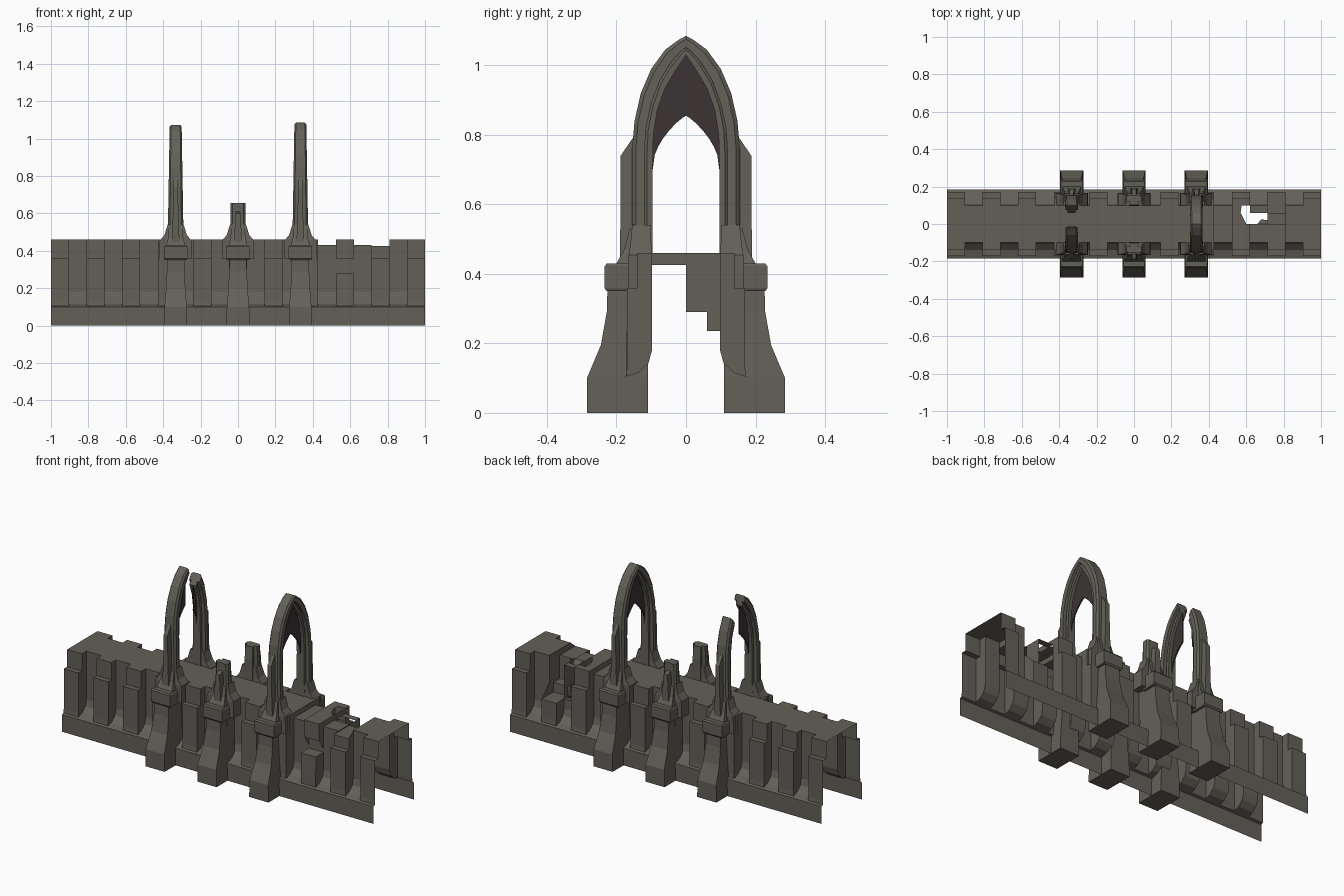
import bpy, bmesh, math
from mathutils import Vector

if "Cube" in bpy.data.objects:
    bpy.data.objects.remove(bpy.data.objects["Cube"])


def material(name, rgb):
    m = bpy.data.materials.new(name)
    m.diffuse_color = (*rgb, 1)
    m.use_nodes = True
    m.node_tree.nodes["Principled BSDF"].inputs["Base Color"].default_value = m.diffuse_color
    return m


STONE = material("weathered grey stone", (0.125, 0.118, 0.097))
DARK = material("dark plum web", (0.045, 0.034, 0.036))


def make(name, verts, faces, mat=STONE, merge=True):
    me = bpy.data.meshes.new(name)
    bm = bmesh.new()
    vs = [bm.verts.new(v) for v in verts]
    for f in faces:
        try:
            bm.faces.new([vs[i] for i in f])
        except ValueError:
            pass
    if merge:
        bmesh.ops.remove_doubles(bm, verts=bm.verts, dist=1e-5)
    bmesh.ops.recalc_face_normals(bm, faces=bm.faces)
    bm.to_mesh(me)
    bm.free()
    me.materials.append(mat)
    ob = bpy.data.objects.new(name, me)
    bpy.context.collection.objects.link(ob)
    return ob


def loft(name, rings, mat=STONE):
    """Closed solid through a list of equal rings."""
    n = len(rings[0])
    verts = [v for r in rings for v in r]
    faces = [list(range(n)), [len(verts) - n + i for i in range(n)]]
    for k in range(len(rings) - 1):
        for i in range(n):
            j = (i + 1) % n
            faces.append([k * n + i, k * n + j, (k + 1) * n + j, (k + 1) * n + i])
    return make(name, verts, faces, mat)


def stack(name, cx, s, rows):
    """Tapered block; rows are (z, inner y, outer y, half width)."""
    return loft(name, [[(cx - w, s * a, z), (cx + w, s * a, z),
                        (cx + w, s * b, z), (cx - w, s * b, z)] for z, a, b, w in rows])


def band(name, cx, s, outer, inner, w0, w1):
    """Curved band between two (y, z) lines, tapering in width."""
    rings = []
    for (a, za), (b, zb) in zip(outer, inner):
        t = min(1, max(0, (za - 0.43) / 0.65))
        w = w0 + (w1 - w0) * t
        c = w * 0.75          # bevelled outer corners
        rings.append([(cx - w, s * b, zb), (cx + w, s * b, zb),
                      (cx + w, s * (a - (a - b) * .3), za - (za - zb) * .3), (cx + c, s * a, za),
                      (cx - c, s * a, za), (cx - w, s * (a - (a - b) * .3), za - (za - zb) * .3)])
    return loft(name, rings)


# Wall shell: 21 bays alternating rib and recess
NOTCH = [(0, .46), (.098, .46), (.098, .36), (.098, .30), (.098, .18),
         (.108, .143), (.138, .115), (.185, .1), (.185, 0)]
RIB = [(0, .46), (.14, .46), (.14, .36), (.17, .36), (.17, .18),
       (.17, .13), (.172, .105), (.185, .1), (.185, 0)]
LOW = [(0, .43), (.098, .43)] + NOTCH[2:]
GAP = RIB[:2] + [(.14, .36), (.098, .36), (.098, .28), (.17, .28), (.172, .105)] + RIB[7:]
CUT = [(0, .425), (.14, .425)] + RIB[2:]
SUNK = [(0, .29), (.06, .29), (.06, .235), (.17, .235)] + RIB[4:]
HOLE = [(0, .43), (.098, .43), (.098, .235), (.098, .23)] + NOTCH[4:]
X = [-1 + 2 * i / 21 for i in range(22)]
special = {(15, -1): LOW, (15, 1): LOW, (16, -1): GAP, (17, -1): LOW,
           (17, 1): HOLE, (18, -1): CUT, (18, 1): SUNK}
skip = {(16, 1, 0), (17, 1, 0), (17, 1, 1)}    # collapsed faces
for s, label in ((-1, "front"), (1, "back")):
    verts, faces = [], []
    for i in range(21):
        prof = special.get((i, s), RIB if i % 2 == 0 else NOTCH)
        for x in (X[i], X[i + 1]):
            verts += [(x, s * y, z) for y, z in prof]
    n = len(NOTCH)
    for r in range(41):
        for k in range(n - 1):
            if r % 2 == 0 and (r // 2, s, k) in skip:
                continue
            a, b = r * n + k, (r + 1) * n + k
            co = {verts[q] for q in (a, a + 1, b + 1, b)}
            if len(co) < 3:
                continue
            loop = []
            for q in (a, a + 1, b + 1, b):
                if all(verts[q] != verts[p] for p in loop):
                    loop.append(q)
            faces.append(loop)
    make(label + "_wall_shell", verts, faces, merge=False)

# Jagged remains of the broken roof
make("broken_roof_edge", [(.524, 0, .46), (.60, 0, .46), (.585, .03, .46), (.57, .06, .46),
                          (.575, .10, .46), (.619, .10, .46), (.619, .14, .46), (.524, .14, .46)],
     [range(8)])
make("broken_roof_shard", [(.619, .06, .43), (.714, .06, .43), (.714, .098, .43), (.619, .098, .43),
                           (.66, 0, .43), (.714, 0, .43), (.714, .02, .40), (.68, .025, .40)],
     [range(4), range(4, 8)])

# Arch curves as (y, z), foot to apex
OUT = [(.155, .43), (.155, .76), (.148, .84), (.13, .92), (.1, .99), (.06, 1.045), (.022, 1.073), (0, 1.085)]
MID = [(.12, .43), (.12, .74), (.115, .82), (.1, .89), (.076, .955), (.042, 1.01), (.015, 1.04), (0, 1.052)]
INN = [(.096, .43), (.096, .70), (.094, .80), (.083, .87), (.06, .935), (.03, .985), (.01, 1.015), (0, 1.03)]
WEB = [(.096, .72), (.09, .742), (.08, .766), (.066, .79), (.048, .813), (.028, .834), (.01, .849), (0, .855)]


def clip(line, n):
    if n == 0:      # short stump
        return [line[0], (line[0][0], .58), (line[0][0] + (.006 if line is INN else 0), .655)]
    return line[:n]


# Supports: points kept on the front and back half of each arch
for tag, cx, keep in (("left", -1 / 3, {-1: 7, 1: 5}), ("middle", 0, {-1: 0, 1: 0}),
                      ("right", 1 / 3, {-1: 8, 1: 8})):
    for s, side in ((-1, "front"), (1, "back")):
        n, p = keep[s], tag + "_" + side
        stack(p + "_buttress", cx, s, [(0, .11, .285, .062), (.1, .11, .285, .06), (.195, .11, .245, .052),
                                       (.29, .11, .228, .047), (.355, .11, .226, .046)])
        stack(p + "_cap", cx, s, [(.35, .14, .228, .058), (.358, .14, .234, .062),
                                  (.422, .14, .234, .062), (.43, .14, .228, .057)])
        stack(p + "_cap_slope", cx, s, [(.43, .13, .20, .05), (.47, .13, .178, .04), (.53, .13, .162, .036)])
        # flared foot across the wall top
        stack(p + "_foot", cx, s, [(.36, .098, .165, .087), (.455, .098, .165, .085),
                                   (.485, .1, .16, .06), (.54, .1, .155, .043)])
        band(p + "_arch_outer", cx, s, clip(OUT, n), clip(MID, n), .043, .032)
        band(p + "_arch_inner", cx, s, clip(MID, n), clip(INN, n), .026, .02)
        # thin fin on the outside of each leg
        t, e = (.60, .60) if n == 0 else (.74, .78)
        stack(p + "_fin", cx, s, [(.43, .15, .19, .022), (.55, .15, .189, .016),
                                  (t, .15, .188, .012), (e + .01, .145, .154, .01)])
        # dark web hanging below the arch
        if n:
            up, dn = INN[1:n], WEB[1:n]
            if n == 5:
                dn = dn[:-1] + [(.07, .80)]
            verts = [(cx + d, s * y, z) for d in (-.004, .004) for y, z in up + dn[::-1]]
            m = len(verts) // 2
            rings = [[(cx - .004, s * a, za), (cx + .004, s * a, za), (cx + .004, s * b, zb),
                      (cx - .004, s * b, zb)] for (a, za), (b, zb) in zip(up, dn)]
            loft(p + "_web", rings, DARK)
